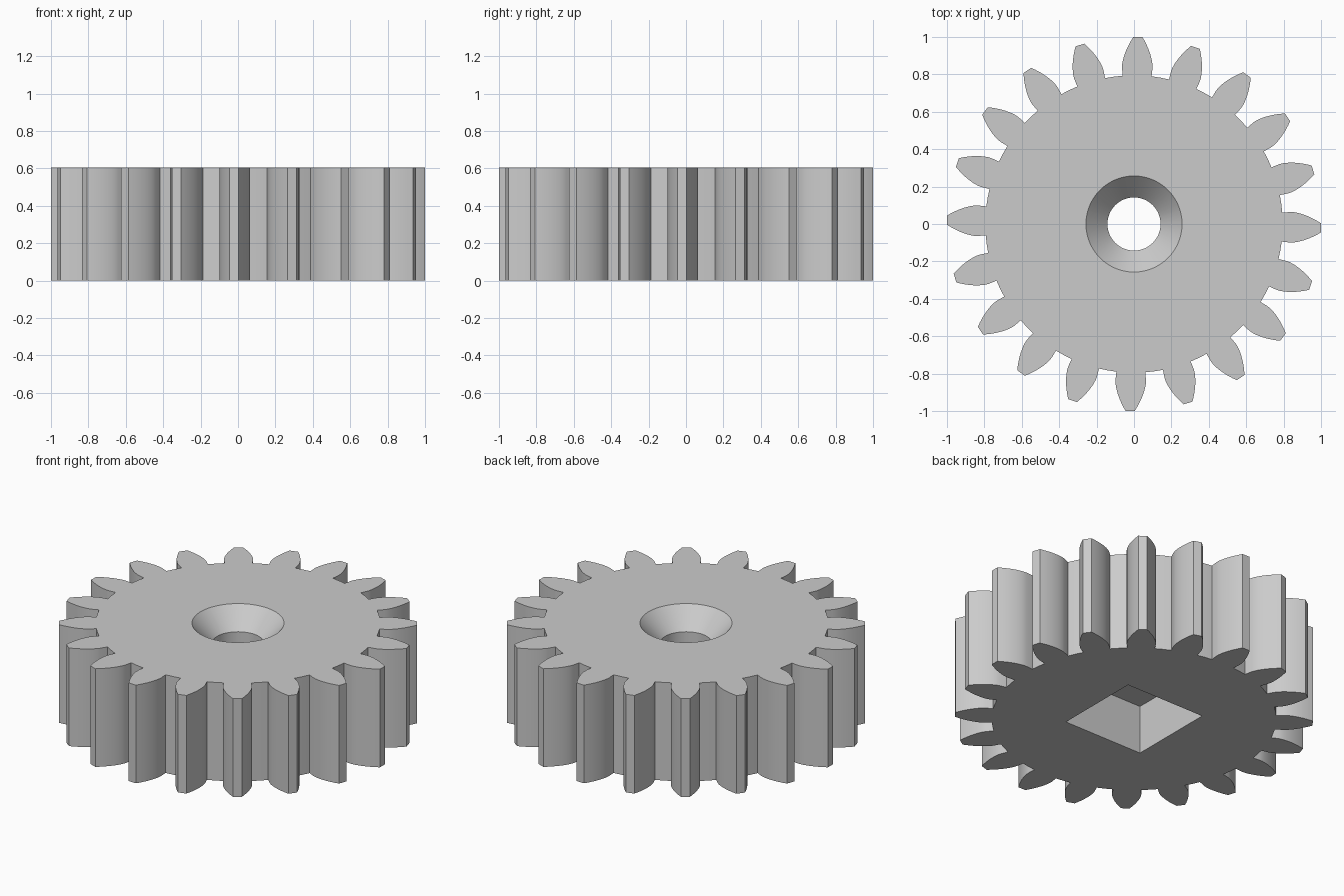
import bpy
import bmesh
from math import pi, sin, cos, tan, acos, radians

if "Cube" in bpy.data.objects:
    bpy.data.objects.remove(bpy.data.objects["Cube"], do_unlink=True)

HEIGHT = 0.605
TEETH = 20
OUTER, ROOT = 1.0, 0.795
PITCH = OUTER * TEETH / (TEETH + 2)
PRESSURE = radians(22.5)
BASE = PITCH * cos(PRESSURE)
TURN = radians(-1.2)
STEPS = 8

grey = bpy.data.materials.new("plain_grey")
grey.use_nodes = True
grey.diffuse_color = (0.6, 0.6, 0.6, 1)
grey.node_tree.nodes["Principled BSDF"].inputs["Base Color"].default_value = (0.6, 0.6, 0.6, 1)


def make_object(name, bm):
    bmesh.ops.recalc_face_normals(bm, faces=bm.faces)
    mesh = bpy.data.meshes.new(name)
    bm.to_mesh(mesh)
    bm.free()
    mesh.materials.append(grey)
    obj = bpy.data.objects.new(name, mesh)
    bpy.context.collection.objects.link(obj)
    return obj


def involute(angle):
    return tan(angle) - angle


def half_angle(r):
    """Half the angular width of a tooth at radius r."""
    at_base = pi / (2 * TEETH) + involute(PRESSURE) - radians(0.15)
    return at_base - involute(acos(min(1, BASE / r)))


def loft(name, rings):
    """Solid skinned through equal rings of points."""
    bm = bmesh.new()
    loops = [[bm.verts.new(p) for p in ring] for ring in rings]
    n = len(loops[0])
    for low, high in zip(loops, loops[1:]):
        for i in range(n):
            j = (i + 1) % n
            bm.faces.new((low[i], low[j], high[j], high[i]))
    bm.faces.new(loops[0][::-1])
    bm.faces.new(loops[-1])
    return make_object(name, bm)


# Toothed body: involute flanks, radial below the base circle
radii = [ROOT] + [BASE + (OUTER - BASE) * i / STEPS for i in range(STEPS + 1)]
flank = [(r, half_angle(r)) for r in radii]
tooth = [(r, -a) for r, a in flank] + flank[::-1]
outline = []
for k in range(TEETH):
    middle = TURN + k * 2 * pi / TEETH
    outline += [(r * cos(middle + a), r * sin(middle + a)) for r, a in tooth]
    gap = middle + pi / TEETH
    outline.append((ROOT * cos(gap), ROOT * sin(gap)))
gear = loft("gear", [[(x, y, z) for x, y in outline] for z in (0, HEIGHT)])

# Countersunk screw hole, flaring just past the top face
EXTRA = 0.02
profile = [(0.142, 0.2), (0.142, 0.485), (0.257, HEIGHT), (0.257 + EXTRA, HEIGHT + EXTRA)]
SIDES = 64
bore = loft("bore_cutter", [[(r * cos(2 * pi * i / SIDES), r * sin(2 * pi * i / SIDES), z)
                             for i in range(SIDES)] for r, z in profile])

# Square socket in the underside
H = 0.27
corners = [(H, H), (-H, H), (-H, -H), (H, -H)]
socket = loft("socket_cutter", [[(x, y, z) for x, y in corners] for z in (-0.1, 0.3)])

bpy.context.view_layer.objects.active = gear
for cutter in (socket, bore):
    cutter.hide_render = True
    mod = gear.modifiers.new(cutter.name, "BOOLEAN")
    mod.operation = "DIFFERENCE"
    mod.solver = "EXACT"
    mod.object = cutter
    bpy.ops.object.modifier_apply(modifier=mod.name)
    bpy.data.objects.remove(cutter, do_unlink=True)

bpy.ops.object.select_all(action="DESELECT")
gear.select_set(True)
bpy.ops.object.shade_smooth_by_angle(angle=radians(30))
